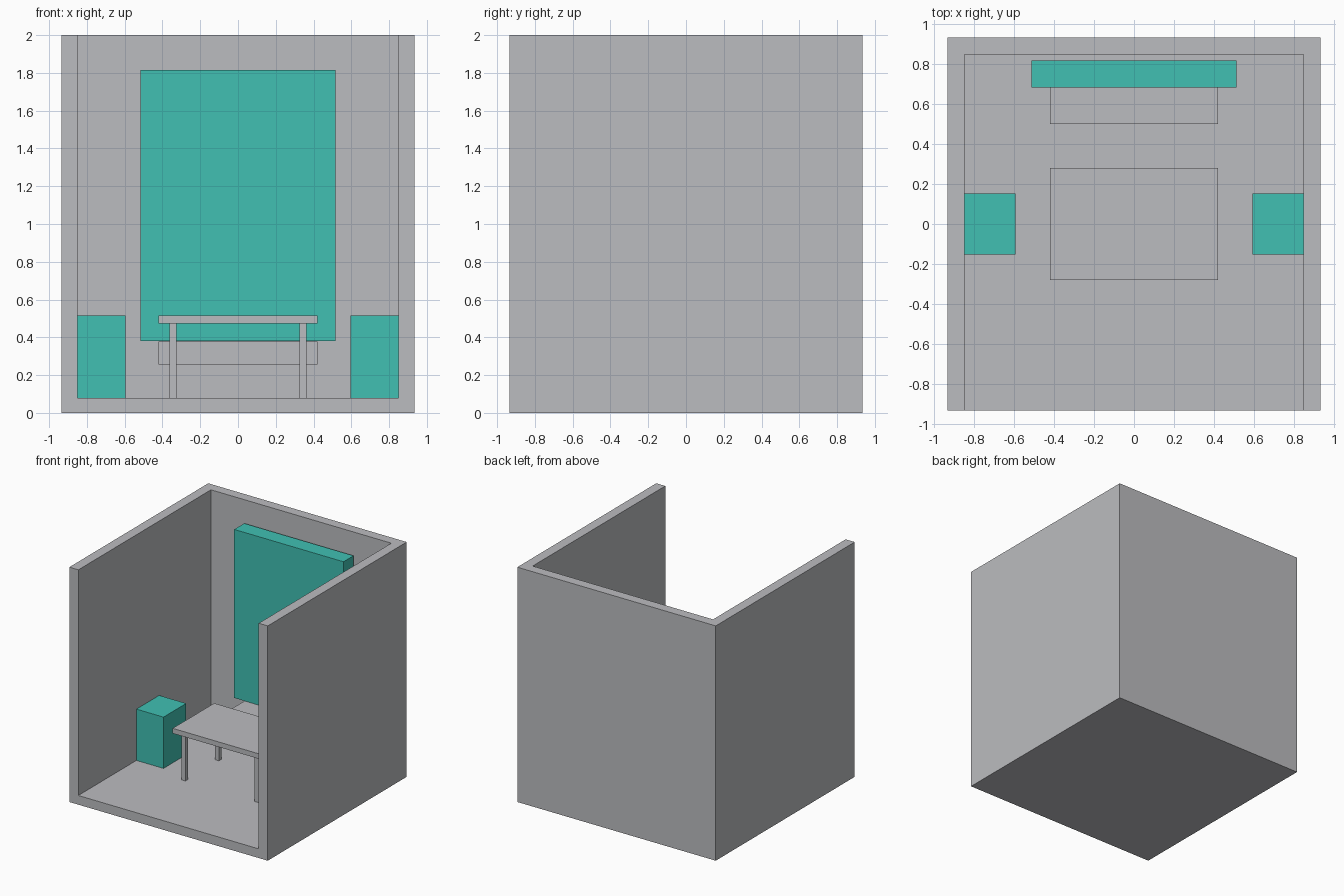
import bpy

default = bpy.data.objects.get("Cube")
if default:
    bpy.data.objects.remove(default, do_unlink=True)


def material(name, rgb):
    mat = bpy.data.materials.new(name)
    mat.use_nodes = True
    colour = (*rgb, 1.0)
    mat.diffuse_color = colour
    mat.node_tree.nodes["Principled BSDF"].inputs["Base Color"].default_value = colour
    return mat


grey = material("light grey", (0.5, 0.505, 0.525))
teal = material("teal", (0.052, 0.53, 0.45))


def box(name, low, high, mat):
    """Axis-aligned box between two opposite corners."""
    centre = [(a + b) / 2 for a, b in zip(low, high)]
    size = [b - a for a, b in zip(low, high)]
    bpy.ops.mesh.primitive_cube_add(size=1, location=centre)
    obj = bpy.context.object
    obj.name = name
    obj.scale = size
    bpy.ops.object.transform_apply(location=False, rotation=False, scale=True)
    obj.data.materials.append(mat)
    return obj


HALF, HEIGHT = 0.935, 2.0
INNER, FLOOR = 0.85, 0.078

# Room shell: one solid block hollowed out, open at the front and top
room = box("room_shell", (-HALF, -HALF, 0), (HALF, HALF, HEIGHT), grey)
cutter = box("room_cutter", (-INNER, -HALF - 1, FLOOR), (INNER, INNER, HEIGHT + 1), grey)
cutter.hide_render = True
cut = room.modifiers.new("hollow", "BOOLEAN")
cut.operation = "DIFFERENCE"
cut.solver = "EXACT"
cut.object = cutter
bpy.context.view_layer.objects.active = room
bpy.ops.object.modifier_apply(modifier=cut.name)
bpy.data.objects.remove(cutter, do_unlink=True)

# Tall panel standing off the back wall, with a shelf beneath it
box("wall_panel", (-0.515, 0.685, 0.38), (0.515, 0.82, 1.815), teal)
box("wall_shelf", (-0.42, 0.5, 0.255), (0.42, 0.82, 0.378), grey)

# Table
TABLE_TOP, TABLE_UNDER = 0.515, 0.472
box("table_top", (-0.42, -0.28, TABLE_UNDER), (0.42, 0.28, TABLE_TOP), grey)
LEG = 0.0185
for side, sx in (("left", 1), ("right", -1)):
    for end, sy in (("front", -1), ("back", 1)):
        x, y = sx * 0.343, sy * 0.225
        box(f"table_leg_{end}_{side}", (x - LEG, y - LEG, FLOOR),
            (x + LEG, y + LEG, TABLE_UNDER), grey)

# Block seats against the side walls
for side, sx in (("left", 1), ("right", -1)):
    x0, x1 = sorted((sx * 0.595, sx * INNER))
    box(f"seat_{side}", (x0, -0.153, FLOOR), (x1, 0.153, TABLE_TOP), teal)
